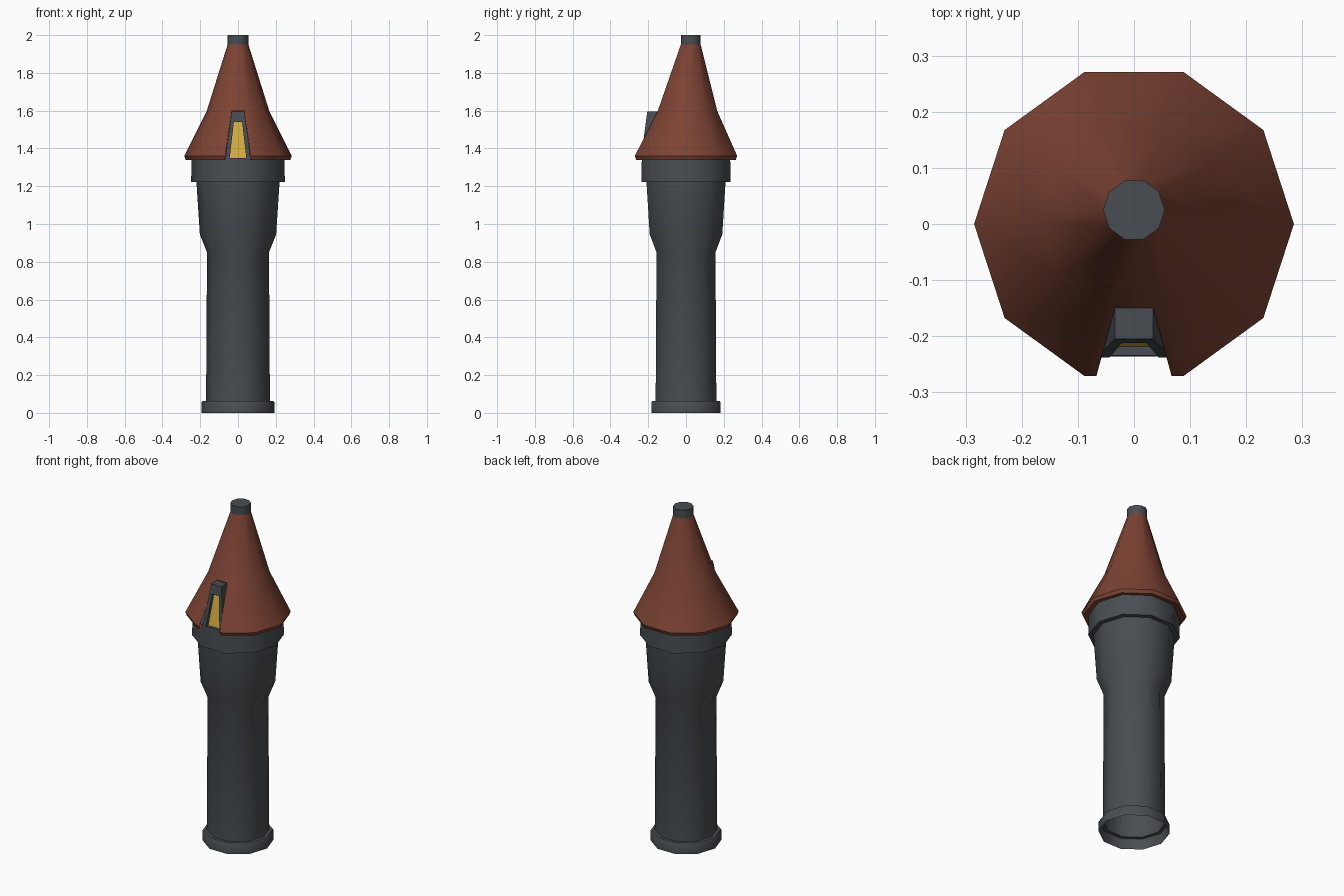
import bpy, bmesh, math

if "Cube" in bpy.data.objects:
    bpy.data.objects.remove(bpy.data.objects["Cube"])

N = 10            # every ring is a decagon
FRONT = 7         # index of the side that faces -y


def material(name, col):
    m = bpy.data.materials.new(name)
    m.diffuse_color = (*col, 1)
    m.use_nodes = True
    m.node_tree.nodes["Principled BSDF"].inputs["Base Color"].default_value = m.diffuse_color
    return m


grey = material("dark grey stone", (0.066, 0.075, 0.084))
red = material("rust red roof", (0.20, 0.055, 0.033))
gold = material("window yellow", (0.70, 0.43, 0.055))


def finish(name, bm, mat, angle=40, recalc=True):
    if recalc:
        bmesh.ops.recalc_face_normals(bm, faces=bm.faces)
    me = bpy.data.meshes.new(name)
    bm.to_mesh(me)
    bm.free()
    me.materials.append(mat)
    ob = bpy.data.objects.new(name, me)
    bpy.context.collection.objects.link(ob)
    bpy.ops.object.select_all(action='DESELECT')
    ob.select_set(True)
    bpy.context.view_layer.objects.active = ob
    if angle:
        bpy.ops.object.shade_smooth_by_angle(angle=math.radians(angle))
    return ob


def lathe(name, profile, mat, cap=False, notch=None, angle=40):
    """Ten-sided stack of rings (radius, z, y offset); notch = half widths of a front gap per ring."""
    bm = bmesh.new()
    rings = [[bm.verts.new((r * math.cos(math.tau * i / N), y + r * math.sin(math.tau * i / N), z))
              for i in range(N)] for r, z, y in profile]
    gap = []
    for ring, w in zip(rings, notch or []):
        a = ring[FRONT].co
        gap.append([bm.verts.new((s * w, a.y, a.z)) for s in (-1, 1)])
    for k in range(len(rings) - 1):
        lo, hi = rings[k], rings[k + 1]
        for i in range(N):
            j = (i + 1) % N
            if i == FRONT and k + 1 < len(gap):
                bm.faces.new((lo[i], gap[k][0], gap[k + 1][0], hi[i]))
                bm.faces.new((gap[k][1], lo[j], hi[j], gap[k + 1][1]))
            else:
                bm.faces.new((lo[i], lo[j], hi[j], hi[i]))
    if cap:
        bm.faces.new(rings[-1])
    return finish(name, bm, mat, angle, recalc=False)


# Tower: open foot, shaft, flared upper storey and collar under the roof
lathe("tower_body", [
    (0.193, 0, 0), (0.193, 0.055, 0), (0.188, 0.063, 0), (0.169, 0.063, 0),
    (0.164, 0.85, 0), (0.202, 0.945, 0), (0.220, 1.222, 0),
    (0.248, 1.222, 0), (0.246, 1.35, 0), (0.17, 1.35, 0)], grey)

# Roof: underside, eave rim and lower slope, all interrupted by the front notch
lathe("roof", [
    (0.235, 1.348, 0), (0.277, 1.34, 0), (0.285, 1.36, 0),
    (0.166, 1.597, 0.008), (0.055, 1.95, 0.025)], red,
    notch=[0.066, 0.068, 0.067, 0.034])

# Chimney-like finial on the tip
lathe("roof_finial", [(0.055, 1.945, 0.025), (0.055, 2.0, 0.025)], grey, cap=True)

# Dormer frame: an arch-shaped band swept outer back, outer front, inner front, inner back
def arch(wb, wt, yb, yt, zt):
    return [(-wb, yb, 1.35), (-wt, yt, zt), (wt, yt, zt), (wb, yb, 1.35)]

bands = [arch(0.066, 0.034, -0.15, -0.15, 1.595),
         arch(0.066, 0.034, -0.238, -0.205, 1.595),
         arch(0.044, 0.022, -0.238, -0.212, 1.54),
         arch(0.044, 0.022, -0.218, -0.193, 1.54)]
bm = bmesh.new()
rows = [[bm.verts.new(p) for p in b] for b in bands]
for a, b in zip(rows, rows[1:]):
    for i in range(3):
        bm.faces.new((a[i], b[i], b[i + 1], a[i + 1]))
finish("dormer_frame", bm, grey, angle=0)

# Recessed window pane facing the front
bm = bmesh.new()
bm.faces.new([bm.verts.new(p) for p in reversed(bands[3])])
finish("dormer_window", bm, gold, angle=0, recalc=False)
